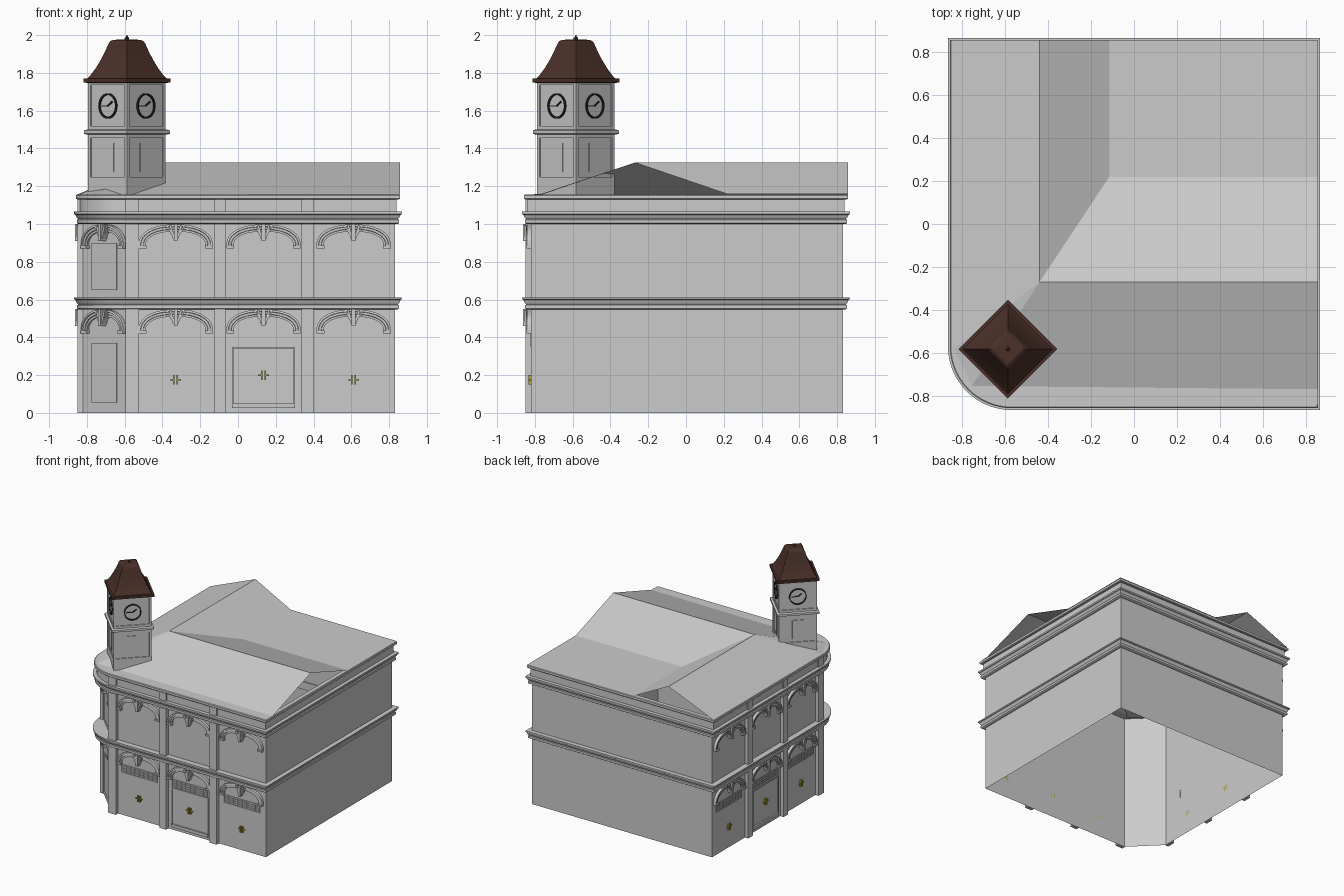
import bpy, bmesh, math
from mathutils import Matrix, Vector

if "Cube" in bpy.data.objects:
    bpy.data.objects.remove(bpy.data.objects["Cube"])

def material(name, rgb):
    m = bpy.data.materials.new(name)
    m.diffuse_color = (*rgb, 1)
    m.use_nodes = True
    m.node_tree.nodes["Principled BSDF"].inputs["Base Color"].default_value = m.diffuse_color
    return m

BROWN = material("roof_brown", (0.07, 0.03, 0.022))
BLACK = material("clock_black", (0.02, 0.02, 0.02))
BRASS = material("brass", (0.45, 0.38, 0.04))

def finish(name, bm, mat=None, smooth=False, recalc=True):
    if recalc:
        bmesh.ops.recalc_face_normals(bm, faces=bm.faces)
    me = bpy.data.meshes.new(name)
    bm.to_mesh(me)
    bm.free()
    ob = bpy.data.objects.new(name, me)
    bpy.context.collection.objects.link(ob)
    if mat:
        me.materials.append(mat)
    if smooth:
        bpy.context.view_layer.objects.active = ob
        ob.select_set(True)
        bpy.ops.object.shade_smooth_by_angle(angle=math.radians(30))
        ob.select_set(False)
    return ob

def box(bm, M, x0, x1, y0, y1, z0, z1, roll=0):
    c = Vector(((x0 + x1) / 2, (y0 + y1) / 2, (z0 + z1) / 2))
    S = Matrix.Diagonal((x1 - x0, y1 - y0, z1 - z0, 1))
    bmesh.ops.create_cube(bm, size=1, matrix=M @ Matrix.Translation(c) @ Matrix.Rotation(roll, 4, 'Y') @ S)

def skin(bm, rings, wrap_rings=False, wrap_pts=True):
    vs = [[bm.verts.new(p) for p in r] for r in rings]
    n = len(vs[0])
    for i in range(len(vs) if wrap_rings else len(vs) - 1):
        a, b = vs[i], vs[(i + 1) % len(vs)]
        for j in range(n if wrap_pts else n - 1):
            k = (j + 1) % n
            bm.faces.new((a[j], a[k], b[k], b[j]))
    return vs

# facade frames: local x along the wall, -y outward, origin on the wall plane
FRONT = Matrix.Translation((0, -0.82, 0))
SWAP = Matrix(((0, 1, 0, 0), (1, 0, 0, 0), (0, 0, 1, 0), (0, 0, 0, 1)))
SIDES = [FRONT, SWAP @ FRONT]
CORNER = Matrix.Translation((-0.705, -0.705, 0)) @ Matrix.Rotation(-math.pi / 4, 4, 'Z')
BAYS = [-0.33, 0.135, 0.612]

# walls: hollow shell with chamfered corner, open below
bm = bmesh.new()
plan = [(-0.82, -0.59), (-0.59, -0.82), (0.83, -0.82), (0.83, 0.83), (-0.82, 0.83)]
skin(bm, [[(x, y, z) for x, y in plan] for z in (0, 1.15)])
finish("walls", bm, recalc=False)

# mouldings run round the building with a rounded corner
N = 16
def ring(h, z):
    if h is None:
        cor = [(-0.82 + 0.23 * i / N, -0.59 - 0.23 * i / N, z) for i in range(N + 1)]
        h2 = 0.82
    else:
        r = h - 0.57
        cor = [(-0.57 - r * math.cos(i / N * math.pi / 2), -0.57 - r * math.sin(i / N * math.pi / 2), z)
               for i in range(N + 1)]
        h2 = h
    return cor + [(h2, -h2, z), (h2, h2, z), (-h2, h2, z)]

def moulding(name, prof):
    bm = bmesh.new()
    skin(bm, [ring(h, z) for h, z in prof], wrap_rings=True)
    finish(name, bm, smooth=True)

moulding("lower_cornice", [(None, .548), (.845, .548), (.853, .553), (.853, .57), (.846, .573),
                           (.855, .582), (.86, .598), (.867, .602), (.867, .612), (None, .612)])
moulding("upper_cornice", [(None, 1.0), (.845, 1.0), (.853, 1.005), (.853, 1.022), (.846, 1.026),
                           (.855, 1.035), (.86, 1.048), (.867, 1.052), (.867, 1.065), (None, 1.065)])
moulding("parapet", [(None, 1.06), (.838, 1.06), (.838, 1.132), (None, 1.132)])
moulding("parapet_cap", [(None, 1.13), (.852, 1.13), (.858, 1.135), (.858, 1.152), (.853, 1.156), (None, 1.156)])

# pilasters between bays
bm = bmesh.new()
for M in SIDES:
    for x0, x1 in ((-.595, -.525), (-.125, -.065), (.335, .40)):
        for z0, z1 in ((0, .55), (.61, 1.0)):
            box(bm, M, x0, x1, -.03, 0, z0, z1)
        box(bm, M, x0, x1, -.03, 0, 1.06, 1.135)
finish("pilasters", bm)

# arch mouldings with feet
SECTION = [(0, 0), (0, -.022), (.011, -.024), (.013, -.018), (.025, -.018), (.027, -.012), (.038, -.012), (.038, 0)]
def arch(bm, M, cx, a, zs, b):
    rings = []
    for i in range(25):
        t = math.pi * i / 24
        c, s = math.cos(t), math.sin(t)
        px = math.copysign(abs(c) ** 0.88, c)
        pz = abs(s) ** 0.88
        rings.append([M @ Vector((cx + (a - o) * px, y, zs + (b - o) * pz)) for o, y in SECTION])
    vs = skin(bm, rings)
    bm.faces.new(vs[0])
    bm.faces.new(vs[-1])
    for s in (-1, 1):
        xs = sorted((cx + s * a, cx + s * (a - .042)))
        box(bm, M, *xs, -.025, 0, zs - .014, zs)

# scrolled keystone made of splayed leaves
def keystone(bm, M, cx, zt):
    box(bm, M, cx - .010, cx + .010, -.042, 0, zt - .09, zt)
    for s in (-1, 1):
        box(bm, M, cx + s * .019 - .006, cx + s * .019 + .006, -.034, 0, zt - .078, zt - .005, s * .28)
        box(bm, M, cx + s * .033 - .004, cx + s * .033 + .004, -.028, 0, zt - .055, zt - .008, s * .5)

ba, bk = bmesh.new(), bmesh.new()
for zt in (.55, 1.0):
    for M in SIDES:
        for cx in BAYS:
            arch(ba, M, cx, .197, zt - .115, .113)
            keystone(bk, M, cx, zt)
    arch(ba, CORNER, 0, .158, zt - .115, .113)
    keystone(bk, CORNER, 0, zt)
finish("arches", ba, smooth=True)
finish("keystones", bk)

# transom grilles, centre door surround and brass handles
bg, bd, bh = bmesh.new(), bmesh.new(), bmesh.new()
for M in SIDES:
    for cx in BAYS:
        for k in range(5):
            z = .354 + k * .016
            box(bg, M, cx - .163, cx + .163, -.006, 0, z - .002, z + .002)
        for k in range(9):
            x = cx - .163 + k * .326 / 8
            box(bg, M, x - .002, x + .002, -.006, 0, .354, .418)
        zh = .20 if cx == BAYS[1] else .175
        for s in (-1, 1):
            box(bh, M, cx + s * .009 - .004, cx + s * .009 + .004, -.014, 0, zh - .025, zh + .025)
            xs = sorted((cx + s * .009, cx + s * .028))
            box(bh, M, *xs, -.012, 0, zh - .004, zh + .004)
    c = BAYS[1]
    for s in (-1, 1):
        xs = sorted((c + s * .16, c + s * .168))
        box(bd, M, *xs, -.008, 0, .025, .35)
    box(bd, M, c - .168, c + .168, -.008, 0, .342, .35)
    box(bd, M, c - .168, c + .168, -.012, 0, .025, .05)
finish("transom_grilles", bg)
finish("door_surrounds", bd)
finish("door_handles", bh, BRASS)

# corner door and window panel
bm = bmesh.new()
for z0, z1 in ((.055, .37), (.65, .90)):
    box(bm, CORNER, -.092, .092, -.006, 0, z0, z1)
finish("corner_panels", bm)

# roof: two pitched wings meeting at a hip and valley, flat deck behind
bm = bmesh.new()
P = {k: bm.verts.new(v) for k, v in dict(
    A=(-.44, -.27, 1.325), B=(.857, -.27, 1.325), C=(-.44, .857, 1.325), D=(-.115, .22, 1.158),
    E=(.857, .22, 1.158), F=(-.115, .857, 1.158), G=(.857, -.77, 1.158), H=(-.755, -.755, 1.157),
    I=(-.84, -.58, 1.157), J=(-.85, .857, 1.157), K=(.857, .857, 1.158), L=(.857, -.84, 1.157),
    M=(-.58, -.84, 1.157)).items()}
for f in ("AHGB", "ABED", "ADFC", "DEKF", "ACJI", "AIH", "HMLG"):
    bm.faces.new([P[c] for c in f])
finish("roof", bm)

# clock tower, turned 45 degrees; faces described once and repeated four times
TOWER = Matrix.Translation((-.588, -.583, 0))
W = .145
def square_stack(name, prof, mat=None):
    bm = bmesh.new()
    vs = skin(bm, [[TOWER @ Vector((d * math.cos(k * math.pi / 2), d * math.sin(k * math.pi / 2), z))
                    for k in range(4)] for d, z in prof])
    bm.faces.new(vs[0])
    bm.faces.new(vs[-1])
    finish(name, bm, mat)

square_stack("tower_shaft", [(.196, 1.15), (.196, 1.76)])
square_stack("tower_band", [(.212, 1.473), (.228, 1.478), (.228, 1.495), (.212, 1.5)])
square_stack("tower_eaves", [(.20, 1.745), (.23, 1.75), (.23, 1.77), (.20, 1.772)], BROWN)
square_stack("tower_roof", [(.215, 1.765), (.195, 1.785), (.165, 1.825), (.138, 1.87), (.115, 1.915),
                            (.097, 1.955), (.088, 1.968), (.072, 1.975), (.01, 1.977)], BROWN)
square_stack("finial", [(.012, 1.97), (.012, 1.985), (.006, 1.99), (.002, 2.0)], BROWN)

bf, bp, bc = bmesh.new(), bmesh.new(), bmesh.new()
for k in range(4):
    M = TOWER @ Matrix.Rotation(math.pi / 4 + k * math.pi / 2, 4, 'Z') @ Matrix.Translation((0, -W + .007, 0))
    # raised frame round the panels
    for s in (-1, 1):
        xs = sorted((s * W, s * (W - .018)))
        box(bf, M, *xs, -.007, .012, 1.15, 1.76)
    for z0, z1 in ((1.15, 1.25), (1.455, 1.52), (1.735, 1.76)):
        box(bf, M, -W + .018, W - .018, -.007, 0, z0, z1)
    box(bp, M, -.043, .043, -.006, 0, 1.275, 1.43)
    # clock ring and hands
    R = []
    for i in range(32):
        t = i / 32 * 2 * math.pi
        R.append([M @ Vector((r * math.cos(t), y, 1.625 + r * math.sin(t)))
                  for r, y in ((.067, 0), (.067, -.01), (.058, -.01), (.058, 0))])
    skin(bc, R, wrap_rings=True)
    box(bc, M, -.05, .005, -.006, 0, 1.622, 1.628)
    box(bc, M, -.004, .034, -.008, 0, 1.633, 1.640, -.6)
finish("tower_frames", bf)
finish("tower_panels", bp)
finish("clocks", bc, BLACK)
